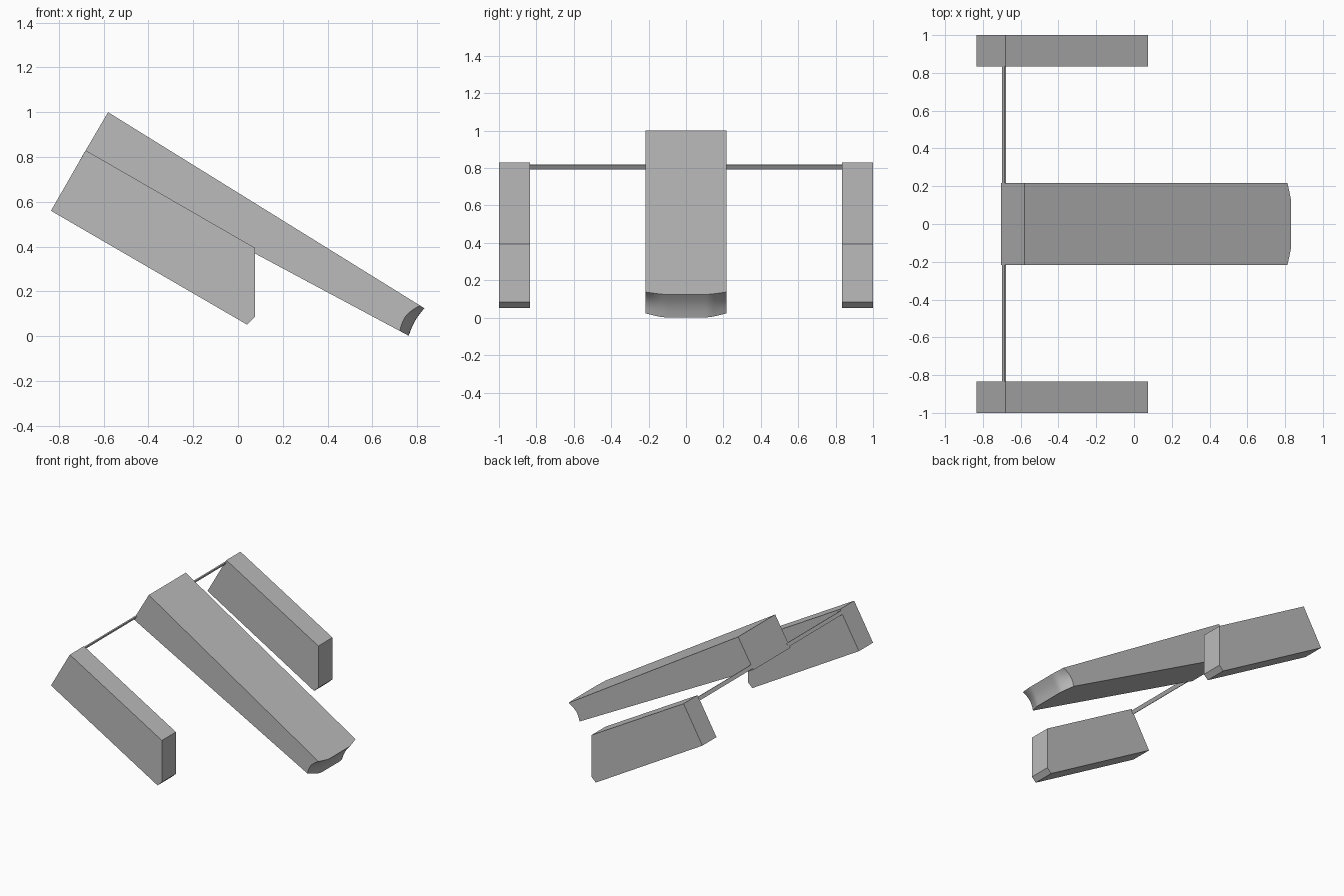
import bpy, bmesh, math
from mathutils import Vector

if "Cube" in bpy.data.objects:
    bpy.data.objects.remove(bpy.data.objects["Cube"])

grey = bpy.data.materials.new("plain_grey")
grey.use_nodes = True
colour = (0.5, 0.5, 0.5, 1)
grey.diffuse_color = colour
grey.node_tree.nodes["Principled BSDF"].inputs["Base Color"].default_value = colour


def finish(name, bm):
    bmesh.ops.recalc_face_normals(bm, faces=bm.faces)
    mesh = bpy.data.meshes.new(name)
    bm.to_mesh(mesh)
    bm.free()
    mesh.materials.append(grey)
    obj = bpy.data.objects.new(name, mesh)
    bpy.context.collection.objects.link(obj)
    return obj


def prism(name, profile, y0, y1):
    """Extrude an (x, z) side profile from y0 to y1."""
    bm = bmesh.new()
    a = [bm.verts.new((x, y0, z)) for x, z in profile]
    b = [bm.verts.new((x, y1, z)) for x, z in profile]
    bm.faces.new(a)
    bm.faces.new(b[::-1])
    for i in range(len(a)):
        j = (i + 1) % len(a)
        bm.faces.new((a[i], a[j], b[j], b[i]))
    return finish(name, bm)


# Side pods and the thin struts that join them to the body
pod = [(-0.835, 0.56), (-0.68, 0.83), (0.075, 0.395), (0.075, 0.085), (0.04, 0.052)]
strut = [(-0.7, 0.797), (-0.686, 0.82), (-0.678, 0.816), (-0.692, 0.793)]
for side, sign in (("front", -1), ("back", 1)):
    prism(side + "_pod", pod, sign * 0.835, sign)
    prism(side + "_strut", strut, sign * 0.2, sign * 0.84)

# Tapered central body with a scooped nose whose corners are swept back
HALF, FLAT, COLS, ROWS = 0.217, 0.12, 24, 12
top_nose, top_dir = Vector((0.832, 0, 0.125)), Vector((-0.02, 0, 0.0124))
low_nose, low_dir = Vector((0.762, 0, 0.002)), Vector((-0.04, 0, 0.0215))
inward = Vector((-0.86, 0, 0.5))

bm = bmesh.new()
grid = []
for c in range(COLS + 1):
    y = HALF * (2 * c / COLS - 1)
    sweep = (max(0, abs(y) - FLAT) / (HALF - FLAT)) ** 1.2
    top, low = top_nose + top_dir * sweep, low_nose + low_dir * sweep
    column = []
    for r in range(ROWS + 1):
        t = r / ROWS
        depth = (0.008 + 0.012 * sweep) * math.sin(math.pi * t)
        p = low.lerp(top, t) + inward * depth
        column.append(bm.verts.new((p.x, y, p.z)))
    grid.append(column)
for a, b in zip(grid, grid[1:]):
    for r in range(ROWS):
        bm.faces.new((a[r], b[r], b[r + 1], a[r + 1]))

# Flat top, underside, sides and rear of the body
high = [bm.verts.new((-0.58, y, 1.0)) for y in (-HALF, HALF)]
low = [bm.verts.new((-0.705, y, 0.787)) for y in (-HALF, HALF)]
bm.faces.new([col[-1] for col in grid] + high[::-1])
bm.faces.new([col[0] for col in grid] + low[::-1])
for i, col in ((0, grid[0]), (1, grid[-1])):
    bm.faces.new(col + [high[i], low[i]])
bm.faces.new((high[0], high[1], low[1], low[0]))
body = finish("body", bm)

bpy.ops.object.select_all(action="DESELECT")
body.select_set(True)
bpy.context.view_layer.objects.active = body
bpy.ops.object.shade_smooth_by_angle(angle=math.radians(30))
